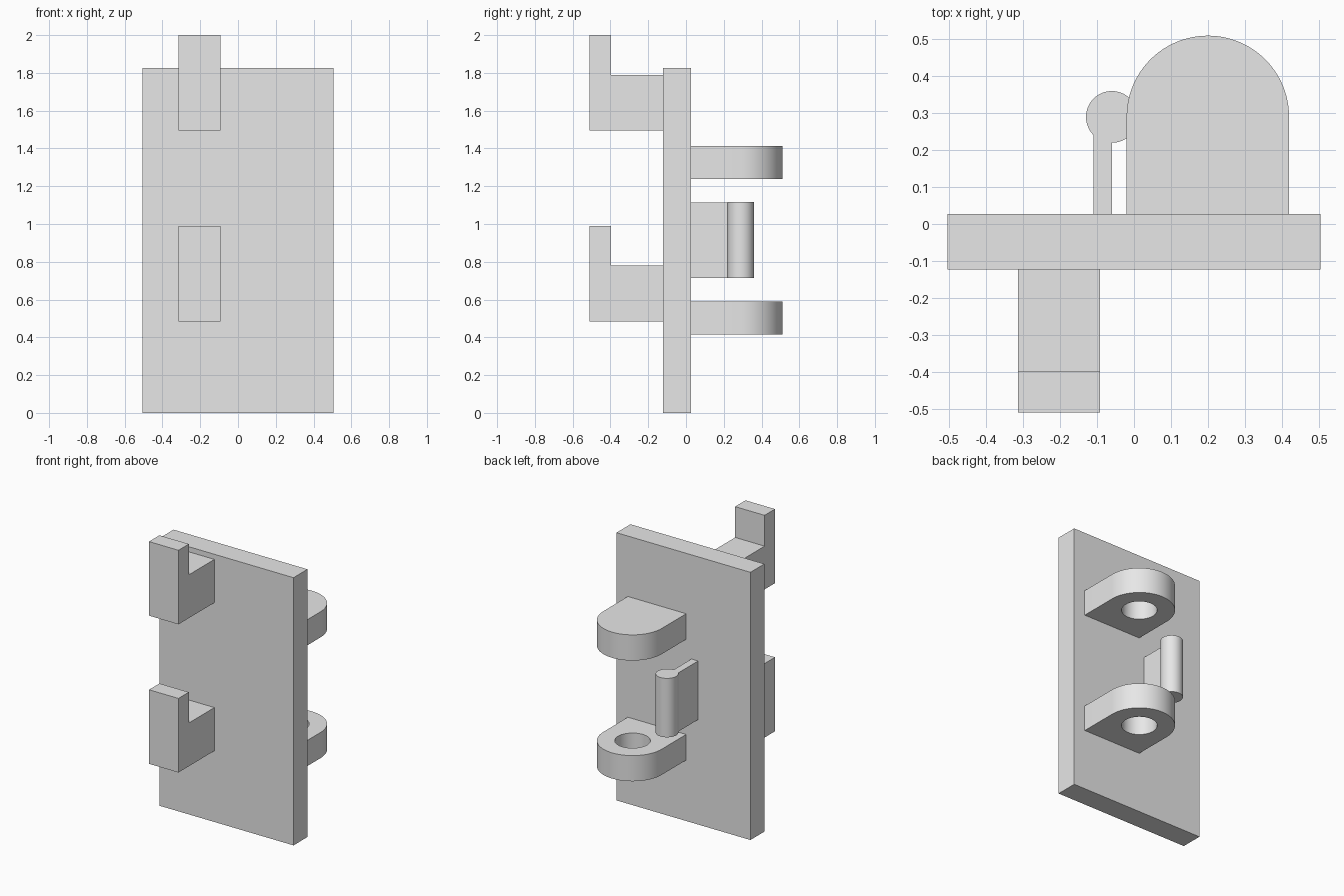
import bpy, bmesh, math

cube = bpy.data.objects.get("Cube")
if cube:
    bpy.data.objects.remove(cube, do_unlink=True)

GREY = (0.8, 0.8, 0.8, 1.0)
grey = bpy.data.materials.new("plain grey")
grey.use_nodes = True
grey.diffuse_color = GREY
grey.node_tree.nodes["Principled BSDF"].inputs["Base Color"].default_value = GREY


def extrude(name, points, direction):
    """Extrude a flat outline along a direction into a closed solid."""
    bm = bmesh.new()
    face = bm.faces.new([bm.verts.new(p) for p in points])
    grown = bmesh.ops.extrude_face_region(bm, geom=[face])["geom"]
    bmesh.ops.translate(bm, vec=direction,
                        verts=[g for g in grown if isinstance(g, bmesh.types.BMVert)])
    bmesh.ops.recalc_face_normals(bm, faces=bm.faces)
    mesh = bpy.data.meshes.new(name)
    bm.to_mesh(mesh)
    bm.free()
    mesh.materials.append(grey)
    obj = bpy.data.objects.new(name, mesh)
    bpy.context.collection.objects.link(obj)
    return obj


def box(name, x0, x1, y0, y1, z0, z1):
    outline = [(x0, y0, z0), (x1, y0, z0), (x1, y1, z0), (x0, y1, z0)]
    return extrude(name, outline, (0, 0, z1 - z0))


def arc(cx, cy, r, z, turn, steps):
    return [(cx + r * math.cos(turn * i / steps), cy + r * math.sin(turn * i / steps), z)
            for i in range(steps + 1)]


def disc(name, cx, cy, r, z0, z1):
    return extrude(name, arc(cx, cy, r, z0, math.tau, 64)[:-1], (0, 0, z1 - z0))


def smooth(obj):
    bpy.ops.object.select_all(action="DESELECT")
    obj.select_set(True)
    bpy.context.view_layer.objects.active = obj
    bpy.ops.object.shade_smooth_by_angle(angle=math.radians(30))


# Main plate
FRONT, BACK = -0.123, 0.027
box("plate", -0.505, 0.505, FRONT, BACK, 0, 1.825)

# L-shaped hooks on the front
for name, z in (("lower_hook", 0.485), ("upper_hook", 1.495)):
    profile = [(FRONT, 0), (-0.51, 0), (-0.51, 0.505), (-0.398, 0.505),
               (-0.398, 0.295), (FRONT, 0.295)]
    extrude(name, [(-0.314, y, z + h) for y, h in profile], (0.222, 0, 0))

# Rounded hinge lugs on the back: lower one drilled through, upper one blind from below
CX, CY, R, THICK = 0.2, 0.29, 0.22, 0.175
for name, z, depth in (("lower_lug", 0.415, 0.3), ("upper_lug", 1.238, 0.14)):
    outline = arc(CX, CY, R, z, math.pi, 48) + [(CX - R, BACK, z), (CX + R, BACK, z)]
    lug = extrude(name, outline, (0, 0, THICK))
    cutter = disc(name + "_hole_cutter", CX, CY, 0.11, z - 0.1, z + depth)
    cut = lug.modifiers.new("hole", "BOOLEAN")
    cut.operation = "DIFFERENCE"
    cut.solver = "EXACT"
    cut.object = cutter
    # Bake the hole, then drop the cutter
    bpy.context.view_layer.objects.active = lug
    bpy.ops.object.modifier_apply(modifier=cut.name)
    bpy.data.objects.remove(cutter, do_unlink=True)
    smooth(lug)

# Thin tab ending in a round pin
box("tab", -0.11, -0.06, BACK, 0.28, 0.715, 1.115)
smooth(disc("tab_pin", -0.06, 0.29, 0.07, 0.714, 1.116))
